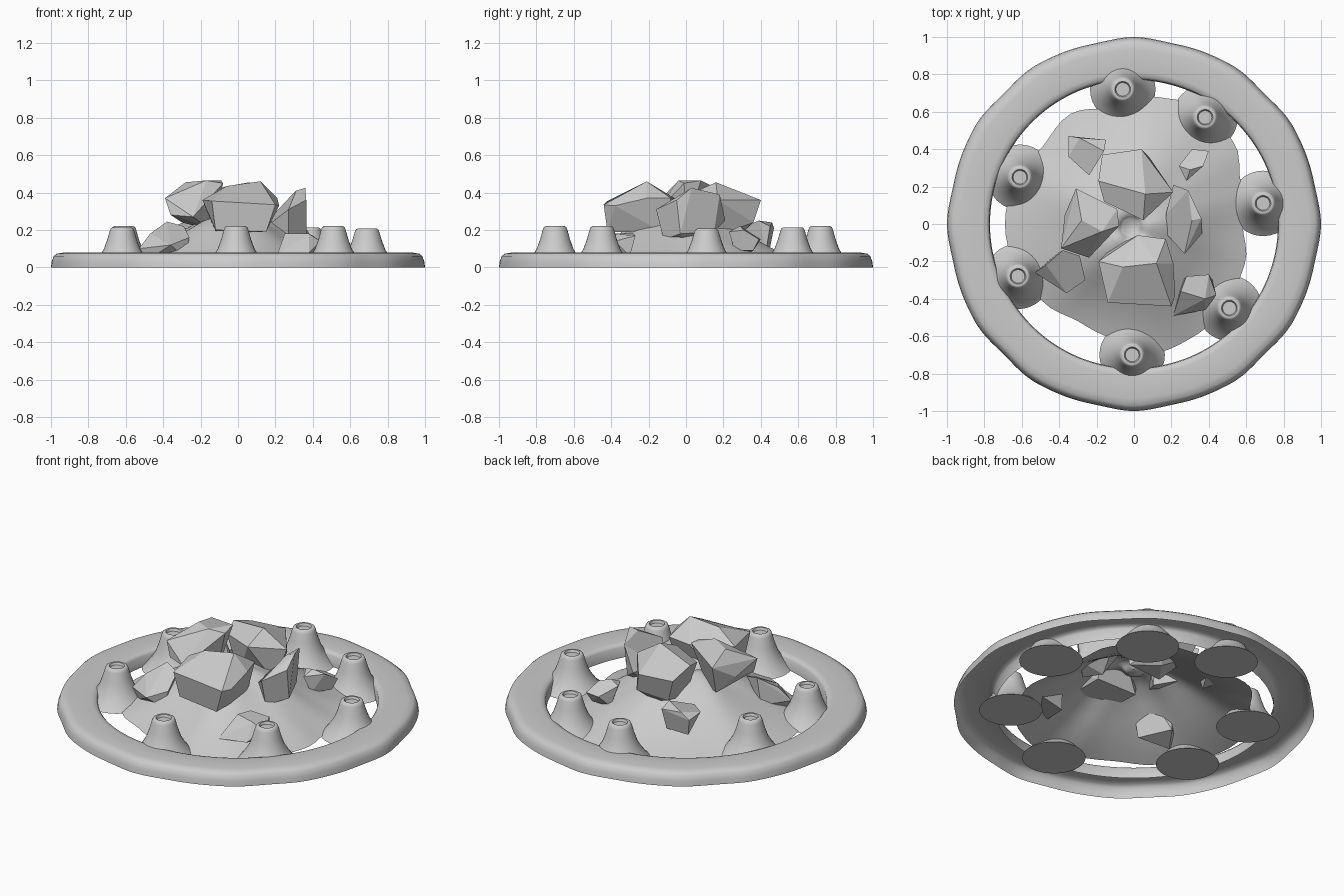
import bpy, bmesh, math


def finish(name, bm, smooth=None, recalc=True):
    if recalc:
        bmesh.ops.recalc_face_normals(bm, faces=bm.faces)
    me = bpy.data.meshes.new(name)
    bm.to_mesh(me)
    bm.free()
    ob = bpy.data.objects.new(name, me)
    bpy.context.collection.objects.link(ob)
    if smooth:
        bpy.ops.object.select_all(action='DESELECT')
        ob.select_set(True)
        bpy.context.view_layer.objects.active = ob
        bpy.ops.object.shade_smooth_by_angle(angle=math.radians(smooth))
    return ob


def loft(bm, rings):
    loops = [[bm.verts.new(p) for p in ring] for ring in rings]
    for a, b in zip(loops, loops[1:]):
        n = len(a)
        for i in range(n):
            j = (i + 1) % n
            bm.faces.new((a[i], a[j], b[j], b[i]))
    return loops


def angles(n):
    return [2 * math.pi * i / n for i in range(n)]


# Base ring: hollow underneath, with a gently uneven outer edge
def ring_point(t, r, z):
    wobble = 0.005 * math.cos(12 * t) + 0.002 * math.cos(20 * t)
    r += wobble * max(0, (r - 0.78) / 0.21)
    return (r * math.cos(t), r * math.sin(t), z)


profile = [(0.993, 0), (0.989, 0.03), (0.979, 0.06), (0.963, 0.073),
           (0.93, 0.079), (0.81, 0.079), (0.785, 0.075), (0.774, 0.062), (0.77, 0)]
bm = bmesh.new()
loft(bm, [[ring_point(t, r, z) for t in angles(144)] for r, z in profile])
finish("base_ring", bm, 45, recalc=False)

# Small vent cones around the inside of the ring
vent = [(0.175, 0), (0.15, 0.022), (0.122, 0.06), (0.098, 0.10), (0.08, 0.15),
        (0.066, 0.20), (0.06, 0.215), (0.052, 0.22), (0.042, 0.219), (0.036, 0.205)]
spots = [(-0.06, 0.72, 1), (0.38, 0.57, 0.97), (0.69, 0.11, 0.94), (0.51, -0.45, 1),
         (-0.01, -0.70, 1), (-0.62, -0.28, 0.97), (-0.61, 0.25, 1)]
for k, (x, y, h) in enumerate(spots):
    bm = bmesh.new()
    loops = loft(bm, [[(x + r * math.cos(t), y + r * math.sin(t), z * h)
                       for t in angles(32)] for r, z in vent])
    bm.faces.new(loops[0])
    bm.faces.new(loops[-1])
    finish("vent_cone_%d" % (k + 1), bm, 40)

# Central mound: irregular outline, open below, small crater on top
outline = [0.58, 0.61, 0.69, 0.72, 0.69, 0.63, 0.68, 0.64, 0.68,
           0.69, 0.68, 0.64, 0.60, 0.62, 0.70, 0.68, 0.65, 0.63]


def mound_radius(t):
    n = len(outline)
    u = t / (2 * math.pi) * n
    i = int(u) % n
    f = u - int(u)
    f = f * f * (3 - 2 * f)
    return outline[i] * (1 - f) + outline[(i + 1) % n] * f


slope = [(1, 0.005), (0.9, 0.03), (0.75, 0.075), (0.6, 0.13), (0.45, 0.192),
         (0.3, 0.245), (0.18, 0.27), (0.12, 0.272), (0.09, 0.255), (0.07, 0.24)]
bm = bmesh.new()
rows = []
for s, z in slope:
    row = []
    for t in angles(72):
        base = 0.64 * (1 - s) + mound_radius(t) * s
        bump = 0.012 * math.sin(5 * t + 1) * math.sin(math.pi * s)
        row.append((-0.02 * (1 - s) + base * s * math.cos(t),
                    -0.02 * (1 - s) + base * s * math.sin(t), z + bump))
    rows.append(row)
loops = loft(bm, rows)
bm.faces.new(loops[-1])
finish("central_mound", bm, 60)


# Faceted boulders, each the hull of a few corner points
def rock(name, pts):
    bm = bmesh.new()
    for p in pts:
        bm.verts.new(p)
    res = bmesh.ops.convex_hull(bm, input=bm.verts)
    junk = {g for g in res["geom_interior"] + res["geom_unused"]
            if isinstance(g, bmesh.types.BMVert)}
    bmesh.ops.delete(bm, geom=list(junk), context='VERTS')
    bmesh.ops.dissolve_limit(bm, angle_limit=math.radians(12), verts=bm.verts, edges=bm.edges)
    finish(name, bm)


rock("boulder_back", [(-0.17, 0.37, 0.36), (0.04, 0.40, 0.36), (0.21, 0.17, 0.36),
                      (0.05, 0.02, 0.39), (0.06, 0.16, 0.455), (-0.19, 0.23, 0.41),
                      (-0.16, 0.12, 0.38), (-0.12, 0.34, 0.22), (0.08, 0.36, 0.24),
                      (0.15, 0.14, 0.16), (-0.08, 0.12, 0.16), (0.02, 0.26, 0.15)])
rock("boulder_front", [(-0.19, -0.20, 0.36), (0.02, -0.06, 0.37), (0.17, -0.08, 0.37),
                       (0.12, -0.21, 0.46), (-0.06, -0.23, 0.435), (0.21, -0.21, 0.37),
                       (0.22, -0.38, 0.33), (0.20, -0.44, 0.335), (-0.14, -0.42, 0.355),
                       (0.15, -0.42, 0.19), (-0.12, -0.39, 0.20), (-0.12, -0.13, 0.19),
                       (0.15, -0.13, 0.19)])
rock("boulder_left", [(-0.31, 0.19, 0.41), (-0.09, 0.08, 0.465), (-0.08, -0.01, 0.45),
                      (-0.17, -0.04, 0.465), (-0.28, 0.02, 0.455), (-0.39, -0.13, 0.37),
                      (-0.37, 0.05, 0.32), (-0.24, -0.18, 0.27), (-0.36, -0.14, 0.28),
                      (-0.30, 0.14, 0.24), (-0.14, 0.0, 0.20)])
rock("boulder_right", [(0.21, 0.21, 0.25), (0.29, 0.18, 0.39), (0.36, 0.03, 0.425),
                       (0.31, 0.02, 0.41), (0.365, -0.05, 0.36), (0.27, -0.16, 0.31),
                       (0.18, -0.06, 0.24), (0.17, 0.05, 0.26), (0.365, -0.03, 0.18),
                       (0.27, -0.12, 0.15), (0.29, 0.15, 0.19), (0.24, 0.02, 0.12)])
rock("stone_back_left", [(-0.35, 0.47, 0.21), (-0.29, 0.46, 0.24), (-0.15, 0.45, 0.22),
                         (-0.16, 0.39, 0.25), (-0.24, 0.26, 0.20), (-0.35, 0.36, 0.22),
                         (-0.33, 0.45, 0.11), (-0.17, 0.43, 0.10), (-0.25, 0.29, 0.09)])
rock("stone_front_left", [(-0.53, -0.26, 0.10), (-0.38, -0.14, 0.245), (-0.29, -0.17, 0.22),
                          (-0.26, -0.30, 0.16), (-0.36, -0.37, 0.12), (-0.40, -0.15, 0.08),
                          (-0.47, -0.22, 0.18), (-0.28, -0.30, 0.05), (-0.48, -0.27, 0.04)])
rock("stone_front_right", [(0.28, -0.28, 0.18), (0.40, -0.27, 0.17), (0.44, -0.38, 0.14),
                           (0.38, -0.40, 0.18), (0.38, -0.46, 0.08), (0.21, -0.49, 0.07),
                           (0.25, -0.36, 0.18), (0.42, -0.30, 0.06), (0.25, -0.32, 0.04)])
rock("stone_back_right", [(0.24, 0.31, 0.20), (0.31, 0.40, 0.15), (0.40, 0.39, 0.15),
                          (0.37, 0.31, 0.20), (0.28, 0.23, 0.19), (0.30, 0.29, 0.22),
                          (0.38, 0.36, 0.09), (0.27, 0.34, 0.08), (0.31, 0.26, 0.09)])
